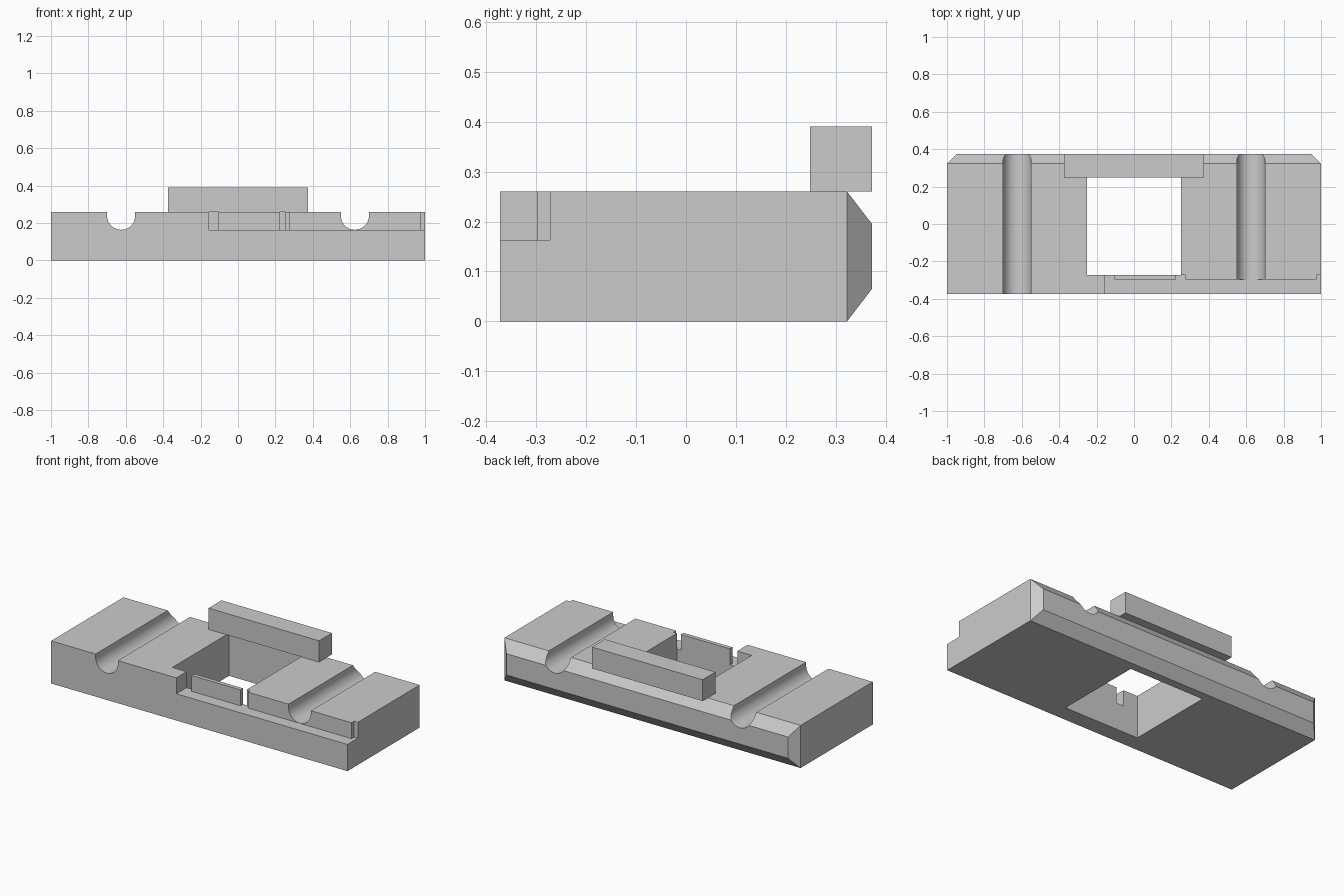
import bpy, bmesh, math

if "Cube" in bpy.data.objects:
    bpy.data.objects.remove(bpy.data.objects["Cube"], do_unlink=True)

W, D, H = 1.0, 0.373, 0.26      # half width, half depth, height
BEV = 0.05                      # taper along the back
LEDGE_Z = 0.163

grey = bpy.data.materials.new("plain grey")
grey.use_nodes = True
grey.diffuse_color = (0.6, 0.6, 0.6, 1)
grey.node_tree.nodes["Principled BSDF"].inputs["Base Color"].default_value = (0.6, 0.6, 0.6, 1)


def finish(name, bm):
    bmesh.ops.recalc_face_normals(bm, faces=bm.faces)
    mesh = bpy.data.meshes.new(name)
    bm.to_mesh(mesh)
    bm.free()
    obj = bpy.data.objects.new(name, mesh)
    bpy.context.collection.objects.link(obj)
    mesh.materials.append(grey)
    return obj


def prism(name, profile, axis, lo, hi):
    """Extrude a 2D outline along y or z."""
    bm = bmesh.new()
    place = (lambda a, b, t: (a, t, b)) if axis == "y" else (lambda a, b, t: (a, b, t))
    face = bm.faces.new([bm.verts.new(place(a, b, lo)) for a, b in profile])
    ext = bmesh.ops.extrude_face_region(bm, geom=[face])
    move = (0, hi - lo, 0) if axis == "y" else (0, 0, hi - lo)
    bmesh.ops.translate(bm, vec=move, verts=[v for v in ext["geom"] if isinstance(v, bmesh.types.BMVert)])
    return finish(name, bm)


def box(name, x0, x1, y0, y1, z0, z1):
    return prism(name, [(x0, y0), (x1, y0), (x1, y1), (x0, y1)], "z", z0, z1)


def cut(target, cutter):
    mod = target.modifiers.new("cut", "BOOLEAN")
    mod.operation, mod.solver, mod.object = "DIFFERENCE", "EXACT", cutter
    bpy.context.view_layer.objects.active = target
    bpy.ops.object.modifier_apply(modifier=mod.name)
    bpy.data.objects.remove(cutter, do_unlink=True)


# Base block with a tapered back
base = box("base_block", -W, W, -D, D - BEV, 0, H)
bm = bmesh.new()
bm.from_mesh(base.data)
back = max(bm.faces, key=lambda f: f.calc_center_median().y)
ext = bmesh.ops.extrude_face_region(bm, geom=[back])
bmesh.ops.delete(bm, geom=[back], context="FACES_ONLY")
for v in [g for g in ext["geom"] if isinstance(g, bmesh.types.BMVert)]:
    v.co.x *= (W - BEV) / W
    v.co.y = D
    v.co.z = H / 2 + (v.co.z - H / 2) * 0.5
bmesh.ops.recalc_face_normals(bm, faces=bm.faces)
bm.to_mesh(base.data)
bm.free()

# Square window through the middle
cut(base, box("window_cutter", -0.252, 0.252, -0.273, 0.273, -0.1, 0.5))

# Round-bottomed grooves running front to back
R = 0.075
for side in (-1, 1):
    arc = [(side * 0.625 + R * math.cos(math.pi * (1 + i / 24)),
            0.239 + R * math.sin(math.pi * (1 + i / 24))) for i in range(25)]
    outline = arc + [(side * 0.625 + R, 0.5), (side * 0.625 - R, 0.5)]
    cut(base, prism("groove_cutter", outline, "y", -0.5, 0.5))

# Front ledge with three deeper notches, cut as one stepped outline
SHALLOW, DEEP = -0.298, -0.273
outline = [(-0.155, -0.5), (1.1, -0.5), (1.1, DEEP), (0.975, DEEP), (0.975, SHALLOW),
           (0.275, SHALLOW), (0.275, DEEP), (0.225, DEEP), (0.225, SHALLOW),
           (-0.105, SHALLOW), (-0.105, DEEP), (-0.155, DEEP)]
cut(base, prism("ledge_cutter", outline, "z", LEDGE_Z, 0.5))

# Raised bar along the back
bar = box("rear_bar", -D, D, 0.249, D, H, 0.39)

# Smooth grooves, sharp edges elsewhere
bpy.ops.object.select_all(action="DESELECT")
base.select_set(True)
bpy.context.view_layer.objects.active = base
bpy.ops.object.shade_smooth_by_angle(angle=math.radians(25))
